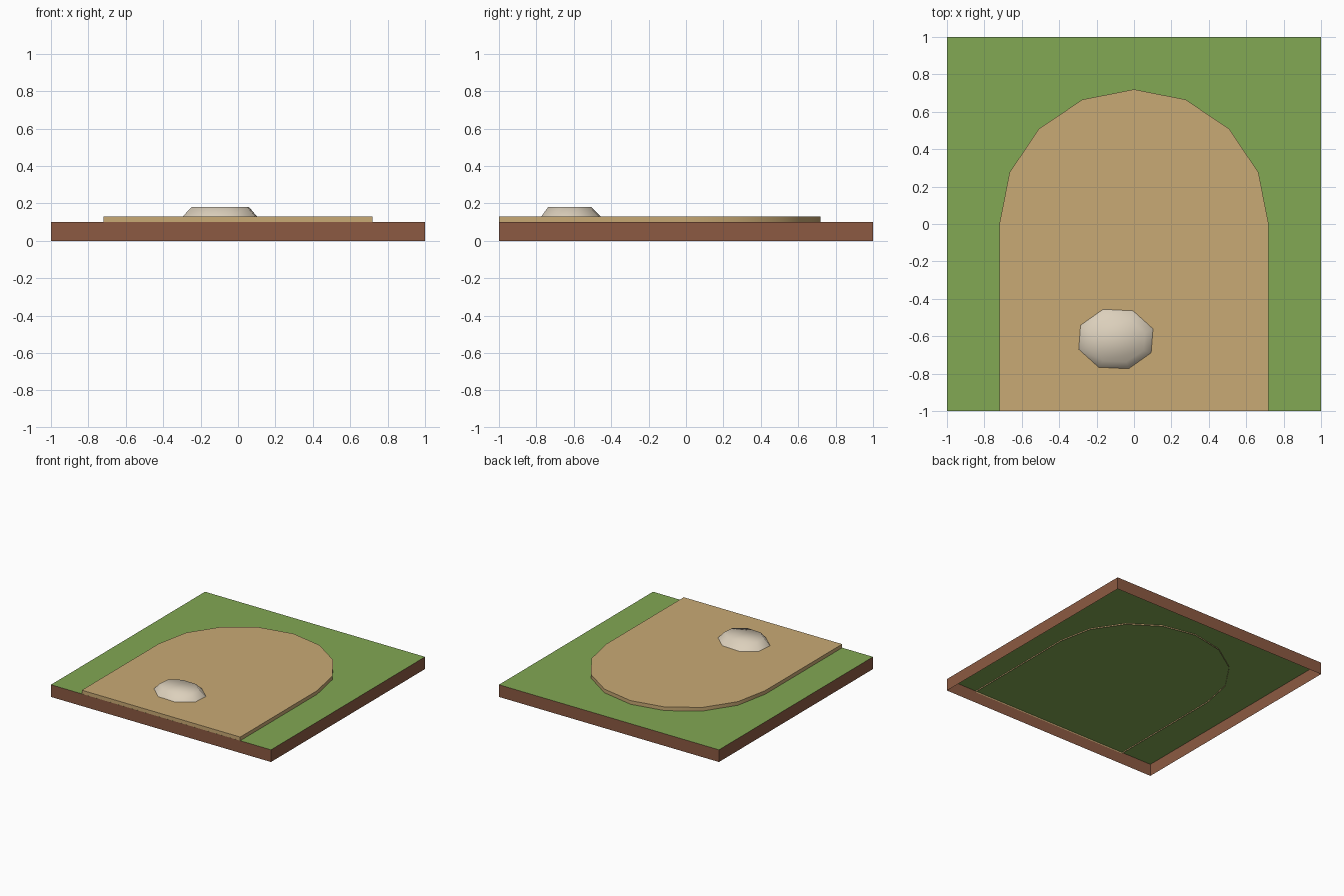
import bpy, bmesh, math

if "Cube" in bpy.data.objects:
    bpy.data.objects.remove(bpy.data.objects["Cube"])


def material(name, hex_code):
    """Flat colour from an sRGB hex code, stored as linear."""
    rgb = [int(hex_code[i:i + 2], 16) / 255 for i in (0, 2, 4)]
    lin = [c / 12.92 if c < 0.04045 else ((c + 0.055) / 1.055) ** 2.4 for c in rgb]
    m = bpy.data.materials.new(name)
    m.diffuse_color = (*lin, 1)
    m.use_nodes = True
    m.node_tree.nodes["Principled BSDF"].inputs["Base Color"].default_value = m.diffuse_color
    return m


def capped_wall(name, lower, upper, mats, smooth_angle=None):
    """Walls between two matching outlines plus a top cap; open underneath."""
    bm = bmesh.new()
    lo = [bm.verts.new(p) for p in lower]
    up = [bm.verts.new(p) for p in upper]
    n = len(lo)
    for i in range(n):
        j = (i + 1) % n
        bm.faces.new((lo[i], lo[j], up[j], up[i]))
    cap = bm.faces.new(up)
    cap.material_index = len(mats) - 1
    mesh = bpy.data.meshes.new(name)
    bm.to_mesh(mesh)
    bm.free()
    for m in mats:
        mesh.materials.append(m)
    if smooth_angle is not None:
        mesh.shade_smooth()
        mesh.set_sharp_from_angle(angle=math.radians(smooth_angle))
    obj = bpy.data.objects.new(name, mesh)
    bpy.context.collection.objects.link(obj)
    return obj


def at_height(outline, z):
    return [(x, y, z) for x, y in outline]


def ring(cx, cy, rx, ry, sides, turn):
    angles = [turn + 2 * math.pi * i / sides for i in range(sides)]
    return [(cx + rx * math.cos(a), cy + ry * math.sin(a)) for a in angles]


grass = material("grass green", "82A853")
earth = material("earth brown", "8C5A42")
sand = material("sand tan", "C9AA75")
stone = material("pale stone", "DCD0BC")

# Ground tile: brown sides, green top, hollow below
square = [(-1, -1), (1, -1), (1, 1), (-1, 1)]
capped_wall("ground_tile", at_height(square, 0), at_height(square, 0.1), [earth, grass])

# Path end: straight sides closed by a half circle, sunk slightly into the grass
R = 0.72
arc = [(R * math.cos(math.pi * i / 8), R * math.sin(math.pi * i / 8)) for i in range(9)]
path = [(-R, -0.9995), (R, -0.9995)] + arc
capped_wall("path", at_height(path, 0.09), at_height(path, 0.13), [sand], 30)

# Low eight-sided rock, smooth shaded over the rim
turn = math.radians(19)
base = ring(-0.097, -0.615, 0.21, 0.168, 8, turn)
top = ring(-0.095, -0.622, 0.163, 0.122, 8, turn)
capped_wall("rock", at_height(base, 0.13), at_height(top, 0.18), [stone], 180)
